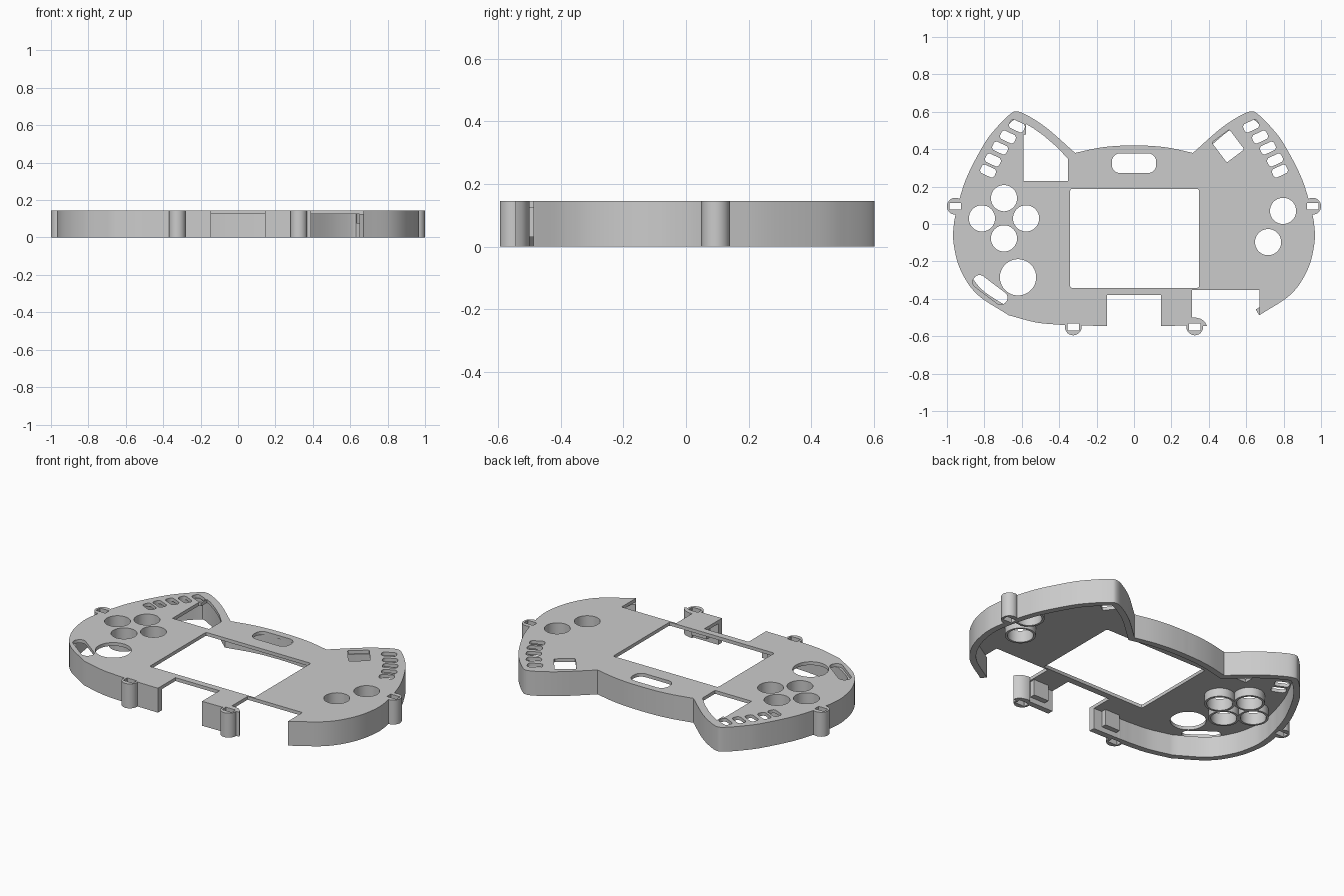
import bpy, bmesh, math
from mathutils import Vector, Matrix

HEIGHT, UNDER, WALL = 0.145, 0.125, 0.036

cube = bpy.data.objects.get("Cube")
if cube:
    bpy.data.objects.remove(cube, do_unlink=True)

grey = bpy.data.materials.new("plain_grey")
grey.use_nodes = True
grey.diffuse_color = (0.6, 0.6, 0.6, 1)
grey.node_tree.nodes["Principled BSDF"].inputs["Base Color"].default_value = grey.diffuse_color


def slab(name, loops, low=0.0, high=HEIGHT):
    """Filled outline with holes (the later loops), between two heights."""
    curve = bpy.data.curves.new(name, 'CURVE')
    curve.dimensions, curve.fill_mode = '2D', 'BOTH'
    curve.extrude = (high - low) / 2
    for loop in loops:
        spline = curve.splines.new('POLY')
        spline.points.add(len(loop) - 1)
        for point, p in zip(spline.points, loop):
            point.co = (p[0], p[1], 0, 1)
        spline.use_cyclic_u = True
    helper = bpy.data.objects.new(name + "_profile", curve)
    bpy.context.collection.objects.link(helper)
    graph = bpy.context.evaluated_depsgraph_get()
    mesh = bpy.data.meshes.new_from_object(helper.evaluated_get(graph))
    bpy.data.objects.remove(helper, do_unlink=True)
    bm = bmesh.new()
    bm.from_mesh(mesh)
    bmesh.ops.remove_doubles(bm, verts=bm.verts, dist=1e-5)
    bmesh.ops.translate(bm, verts=bm.verts, vec=(0, 0, (low + high) / 2))
    bmesh.ops.recalc_face_normals(bm, faces=bm.faces)
    bm.to_mesh(mesh)
    bm.free()
    mesh.materials.clear()
    mesh.materials.append(grey)
    obj = bpy.data.objects.new(name, mesh)
    bpy.context.collection.objects.link(obj)
    bpy.ops.object.select_all(action='DESELECT')
    obj.select_set(True)
    bpy.context.view_layer.objects.active = obj
    bpy.ops.object.shade_smooth_by_angle(angle=math.radians(30))


def rounded(x, y, w, h, r, angle=0.0, steps=8):
    """Rounded rectangle outline; a circle when r is half the width."""
    turn = Matrix.Rotation(math.radians(angle), 2)
    pts = []
    for k, (sx, sy) in enumerate(((1, 1), (-1, 1), (-1, -1), (1, -1))):
        centre = Vector((sx * (w / 2 - r), sy * (h / 2 - r)))
        for i in range(steps):
            a = math.pi / 2 * (k + (i + 0.5) / steps)
            pts.append(turn @ (centre + r * Vector((math.cos(a), math.sin(a)))) + Vector((x, y)))
    return pts


def box(x0, x1, y0, y1):
    return [(x0, y0), (x1, y0), (x1, y1), (x0, y1)]


def disc(x, y, r):
    return rounded(x, y, 2 * r, 2 * r, r, steps=12)


def smooth(points, steps=6):
    """Catmull-Rom curve through the points."""
    p = [Vector(q) for q in points]
    p = [2 * p[0] - p[1]] + p + [2 * p[-1] - p[-2]]
    out = []
    for a, b, c, d in zip(p, p[1:], p[2:], p[3:]):
        for i in range(steps):
            t = i / steps
            out.append(0.5 * (2 * b + (c - a) * t + (2 * a - 5 * b + 4 * c - d) * t ** 2
                              + (3 * b - a - 3 * c + d) * t ** 3))
    return out + [p[-2]]


def mirrored(pts):
    return [Vector((-p[0], p[1])) for p in reversed(pts)]


def inset(path, dist):
    """Offset a clockwise open path inwards, dropping points that fold over."""
    out = []
    for i, p in enumerate(path):
        before = (p - path[i - 1]) if i else (path[1] - p)
        after = (path[i + 1] - p) if i < len(path) - 1 else before
        n1, n2 = (Vector((d.y, -d.x)).normalized() for d in (before, after))
        q = p + (n1 + n2) * dist / (1 + n1.dot(n2))
        if min((q - o).length for o in path) > dist * 0.97:
            out.append(q)
    return out


# Outline of one half: brow, ear, flank, lower edge; notches clear the lug slots
brow = smooth([(0, .42), (.1, .417), (.2, .405), (.315, .38)])
ear = smooth([(.315, .38), (.46, .508), (.56, .575), (.625, .602), (.665, .585),
              (.735, .515), (.80, .43), (.89, .26), (.94, .114)])[1:]
side_notch = [Vector((.925, .114)), Vector((.925, .076))]
flank = smooth([(.948, .076), (.963, 0), (.965, -.1), (.93, -.24), (.84, -.375), (.67, -.488)])
lower = smooth([(.67, -.488), (.53, -.525), (.42, -.537), (.357, -.54)])[1:]
low_notch = [Vector((.357, -.5315)), Vector((.293, -.5315))]
foot = [Vector((.293, -.543)), Vector((.145, -.545))]

top = mirrored(brow)[:-1] + brow
left = mirrored(ear + side_notch + flank + lower + low_notch + foot)
right = ear + side_notch + flank
outer = left + top + right
plain = mirrored(ear + flank + lower + foot) + top + ear + flank

# Round buttons: four on one side, two on the other
buttons = [(-.695, .138), (-.813, .03), (-.577, .03), (-.695, -.077), (.797, .07), (.717, -.097)]
holes = [disc(x, y, .07) for x, y in buttons]
holes.append(disc(-.62, -.285, .097))

# Screen window, upper pill, slanted slot and tilted square hole
holes += [rounded(.003, -.077, .69, .53, .012, steps=3),
          rounded(0, .325, .237, .106, .045),
          rounded(-.769, -.352, .213, .072, .034, -37),
          rounded(.503, .417, .134, .118, .01, -53, 3)]

# Opening in one ear
holes.append([(-.592, .23), (-.352, .23), (-.352, .347), (-.41, .41), (-.485, .474),
              (-.54, .513), (-.578, .535), (-.578, .48), (-.592, .475)])

# Vent slots along both ears
vents = [(.78, .283), (.754, .342), (.716, .406), (.674, .465), (.626, .524)]
holes += [rounded(s * x, y, .084, .05, .018, s * 25, 4) for x, y in vents for s in (-1, 1)]

# Face plate, with two bays cut from its lower edge
bays = [(.67, -.352), (.31, -.352), (.31, -.5315), low_notch[1]] + foot + [(.145, -.38), (-.145, -.38)]
slab("face_plate", [outer + bays] + holes, UNDER, HEIGHT)

# Side walls
slab("outer_wall", [outer + inset(plain, WALL)[::-1]], 0, UNDER)
slab("lower_wall", [[(.145, -.51), (.31, -.51), (.31, -.5315), low_notch[1]] + foot], 0, UNDER)
slab("wall_remnant", [[(.31, -.5), (.33, -.5), (.36, -.508), (.38, -.525), (.39, -.545),
                       (.357, -.545), (.357, -.5315), (.31, -.5315)]])

# Collars under the round buttons
for x, y in buttons:
    slab("button_collar", [disc(x, y, .083), disc(x, y, .07)], .075, UNDER)

# Ribs behind the lower lugs
for s in (-1, 1):
    slab("lug_rib", [box(s * .25 - .05, s * .25 + .05, -.51, -.478)], .03, UNDER)

# Screw lugs with rectangular slots
for x, y in [(-.955, .095), (.955, .095), (-.325, -.55), (.325, -.55)]:
    slab("screw_lug", [disc(x, y, .045), rounded(x, y, .064, .037, .003, steps=2)])
